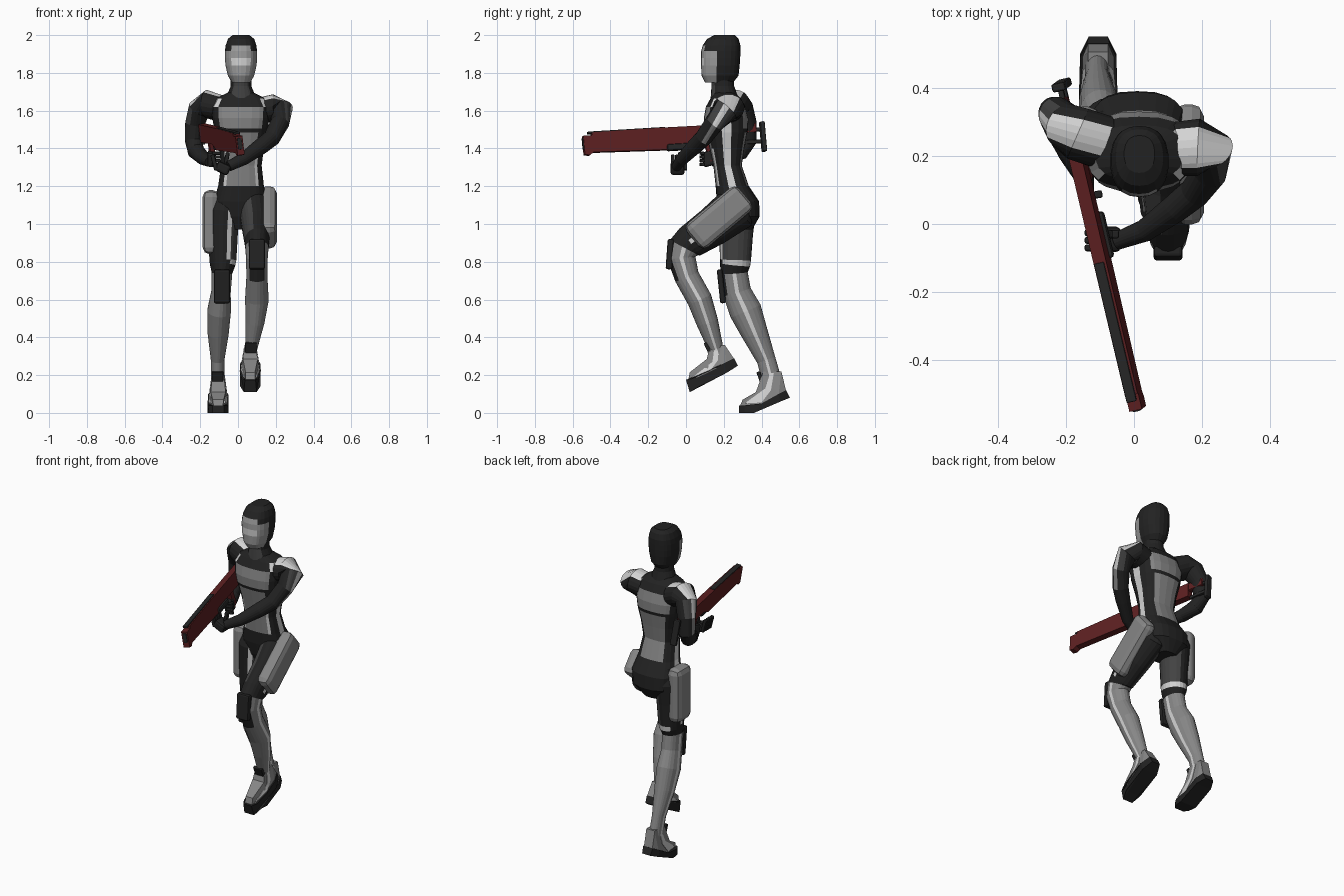
import bpy, bmesh, math
from mathutils import Vector, Matrix

def mat(name, r, g=None, b=None):
    m = bpy.data.materials.new(name)
    m.diffuse_color = (r, r if g is None else g, r if b is None else b, 1)
    return m

MATS = [mat("suit black", .016), mat("charcoal", .055), mat("suit grey", .24), mat("pale stripe", .66),
        mat("dark red", .11, .014, .015), mat("gun black", .02), mat("face grey", .33)]
BLACK, CHAR, GREY, PALE, RED, GUN, FACE = range(7)

def finish(name, bm, bevel=0, matrix=None):
    if matrix is not None:
        bm.transform(matrix)
    bmesh.ops.recalc_face_normals(bm, faces=bm.faces)
    me = bpy.data.meshes.new(name)
    bm.to_mesh(me)
    bm.free()
    for m in MATS:
        me.materials.append(m)
    ob = bpy.data.objects.new(name, me)
    bpy.context.collection.objects.link(ob)
    if bevel:
        mod = ob.modifiers.new("bevel", 'BEVEL')
        mod.width, mod.segments = bevel, 2
    return ob

def box(name, loc, size, m, rot=(0, 0, 0), bevel=.01, parent=None):
    bm = bmesh.new()
    bmesh.ops.create_cube(bm, size=1)
    for f in bm.faces:
        f.material_index = m
    M = Matrix.Translation(loc)
    for ang, ax in zip(rot, "XYZ"):
        M = M @ Matrix.Rotation(math.radians(ang), 4, ax)
    M = M @ Matrix.Diagonal((*size, 1))
    return finish(name, bm, bevel, parent @ M if parent else M)

def prism(name, pts, half, m, bevel=0, matrix=None, cx=0):
    # profile in (y, z) extruded along x; an optional third value is a width factor
    bm = bmesh.new()
    sides = [[bm.verts.new((cx + s * half * (p[2] if len(p) > 2 else 1), p[0], p[1])) for p in pts] for s in (-1, 1)]
    a, b = sides
    n = len(pts)
    fs = [bm.faces.new(a), bm.faces.new(b[::-1])]
    fs += [bm.faces.new((a[i], a[(i + 1) % n], b[(i + 1) % n], b[i])) for i in range(n)]
    for f in fs:
        f.material_index = m
    bmesh.ops.triangulate(bm, faces=fs[:2])
    return finish(name, bm, bevel, matrix)

QUAD = (8, 28, 45, 56, 74)
ANGLES = sorted([s + k * a for a in QUAD for s, k in ((0, 1), (180, -1), (180, 1), (360, -1))] + [90, 270])

def loft(name, rings, rule, p=1, ref=(1, 0, 0), down=False):
    # rings of x, y, z, radius a, radius b from top to bottom; angle 0 = ref, 90 = front
    bm = bmesh.new()
    C = [Vector(r[:3]) for r in rings]
    loops = []
    for i, r in enumerate(rings):
        t = Vector((0, 0, -1)) if down else (C[min(i + 1, len(C) - 1)] - C[max(i - 1, 0)]).normalized()
        u = Vector(ref)
        u = (u - t * t.dot(u)).normalized()
        v = t.cross(u)
        ring = []
        for a in ANGLES:
            c, s = math.cos(math.radians(a)), math.sin(math.radians(a))
            c, s = math.copysign(abs(c) ** p, c), math.copysign(abs(s) ** p, s)
            ring.append(bm.verts.new(C[i] + u * c * r[3] + v * s * r[4]))
        loops.append(ring)
    n = len(ANGLES)
    for k in range(len(loops) - 1):
        for j in range(n):
            q = (j + 1) % n
            f = bm.faces.new((loops[k][j], loops[k][q], loops[k + 1][q], loops[k + 1][j]))
            mid = (ANGLES[j] + (ANGLES[q] - ANGLES[j]) % 360 / 2) % 360
            f.material_index = rule(k, mid)
    for e, k in ((0, 0), (-1, len(loops) - 2)):
        bm.faces.new(loops[e]).material_index = rule(k, 60)
    return finish(name, bm)

def away(a, b):
    return abs((a - b + 180) % 360 - 180)

# torso with front and back panels, stripes and dark sides
def torso_rule(k, a):
    side = min(away(a, 0), away(a, 180))
    front = a < 180
    if k >= 8:
        return PALE if side < 8 else BLACK
    if k <= 1:
        return BLACK if side > 45 or k == 0 else (PALE if side > 28 else GREY)
    if k == 4 and side > 8:
        return BLACK
    if k in (2, 3):
        return GREY if side > 45 else (PALE if side < 8 else BLACK)
    if side < 8:
        return PALE
    if 45 < side < 56:
        return PALE if front and k > 5 else BLACK
    return GREY if side > 56 else BLACK

loft("torso", [(.015, .20, 1.70, .06, .05), (.015, .21, 1.665, .13, .08), (.015, .21, 1.62, .155, .105),
    (.015, .212, 1.56, .152, .118), (.016, .214, 1.505, .143, .115), (.017, .215, 1.485, .14, .11),
    (.018, .217, 1.40, .12, .092), (.018, .22, 1.31, .108, .075), (.016, .245, 1.20, .122, .088),
    (.012, .275, 1.12, .142, .112), (.01, .285, 1.04, .135, .105), (.01, .28, .97, .06, .07)],
    torso_rule, p=.75, down=True)

# neck and head
loft("neck", [(.016, .19, 1.80, .055, .06), (.016, .195, 1.73, .055, .06), (.016, .205, 1.66, .085, .075)],
     lambda k, a: CHAR if away(a, 90) < 46 else BLACK, down=True)

def head_rule(k, a):
    d = away(a, 90)
    if k >= 2 and d < 34:
        return PALE if k == 4 else FACE
    return FACE if k >= 3 and d < 85 else BLACK

loft("head", [(.016, .205, 2.0, .045, .055), (.016, .195, 1.98, .07, .083), (.016, .188, 1.945, .082, .1),
    (.016, .184, 1.915, .086, .104), (.016, .183, 1.88, .086, .104), (.016, .182, 1.84, .083, .102),
    (.016, .18, 1.785, .07, .098), (.016, .175, 1.75, .05, .075)], head_rule, p=.85, down=True)

# legs
def leg_rule(sign):
    def rule(k, a):
        out = away(a, 0 if sign > 0 else 180)
        front = away(a, 90)
        if k < 3:
            if out < 8 or (sign < 0 and 16 < front < 34 and a < 90 and k):
                return PALE
            return CHAR if out > 100 else BLACK
        if k == 3:
            return PALE if out > 60 and sign < 0 and front > 34 else BLACK
        if k == 4 and (sign < 0 or front < 46) or k == 5 and front < 46:
            return BLACK
        return PALE if out < 8 or out > 172 else GREY
    return rule

loft("raised_leg", [(.08, .30, 1.15, .06, .07), (.09, .26, 1.075, .085, .12), (.10, .14, .985, .08, .105),
    (.10, .02, .905, .066, .09), (.10, -.01, .875, .062, .085), (.10, -.025, .82, .058, .075),
    (.10, .005, .72, .056, .066), (.10, .072, .60, .063, .066), (.09, .113, .48, .05, .058),
    (.07, .158, .34, .032, .04), (.068, .18, .27, .034, .045)], leg_rule(1))
loft("standing_leg", [(-.065, .27, 1.16, .06, .07), (-.075, .27, 1.07, .085, .10), (-.08, .265, .95, .08, .09),
    (-.08, .262, .81, .072, .082), (-.082, .26, .785, .068, .08), (-.085, .255, .74, .055, .072),
    (-.09, .27, .64, .052, .075), (-.10, .315, .54, .063, .086), (-.105, .365, .42, .056, .07),
    (-.108, .425, .28, .036, .05), (-.108, .455, .17, .036, .052)], leg_rule(-1))

# knee plates and ankle plates
box("standing_knee_plate", (-.085, .187, .67), (.085, .03, .18), BLACK, (6, 0, 0))
box("raised_knee_plate", (.10, -.085, .84), (.085, .035, .16), BLACK, (-4, 0, 0))
box("standing_ankle_plate", (-.108, .392, .19), (.06, .02, .06), BLACK, (20, 0, 0), .004)
box("raised_ankle_plate", (.068, .115, .345), (.06, .02, .06), BLACK, (25, 0, 0), .004)

# feet: sole, upper tapering to the ankle, pale side stripe
FEET = (("standing", -.105, [(.28, 0, .55), (.31, 0, .9), (.36, 0), (.50, .06, .95), (.55, .08, .5), (.53, .12, .6),
          (.49, .10, .95), (.40, .05), (.31, .04, .9), (.28, .04, .55)],
         [(.285, .035, .5), (.40, .045), (.49, .095, .95), (.53, .115, .6), (.505, .22, .6), (.41, .22, .6),
          (.37, .11, .8), (.30, .07, .6)],
         [(.31, .05, .75), (.40, .055, 1), (.45, .12, .9), (.465, .21, .66), (.445, .21, .66), (.42, .13, .85)]),
        ("raised", .065, [(.0, .175, .5), (.02, .11, .6), (.07, .14, .95), (.22, .215, .95), (.275, .25, .5),
          (.255, .29, .55), (.20, .262, .95), (.12, .22), (.03, .18, .8)],
         [(.01, .165, .5), (.12, .215), (.21, .262, .95), (.255, .285, .6), (.205, .36, .6), (.125, .35, .6),
          (.11, .285, .8), (.02, .215, .5)],
         [(.03, .185, .7), (.13, .225, 1), (.17, .28, .88), (.17, .345, .66), (.15, .345, .66), (.14, .27, .88)]))
for nm, cx, sole, upper, stripe in FEET:
    prism(nm + "_sole", sole, .056, BLACK, cx=cx)
    prism(nm + "_shoe", upper, .049, GREY, cx=cx)
    prism(nm + "_shoe_stripe", stripe, .051, PALE, cx=cx)

# hip pads, rounded shells bedded into the thighs
for nm, loc, size, rx, rz in (("standing_hip_pad", (-.143, .27, 1.01), (.088, .15, .34), 0, 0),
                              ("raised_hip_pad", (.16, .175, 1.035), (.092, .165, .36), -50, 0)):
    box(nm, loc, size, GREY, (rx, 0, rz), .036)

# arms
def arm_rule(stripe, wide):
    def rule(k, a):
        if k <= 1:
            return PALE if away(a, stripe) < wide else BLACK
        if k <= 3 and away(a, stripe) < 17:
            return PALE if k == 2 else GREY
        return CHAR if k == 2 and away(a, stripe) < 62 else BLACK
    return rule

loft("left_arm", [(.12, .22, 1.60, .08, .07), (.19, .225, 1.615, .085, .072), (.232, .215, 1.605, .068, .06),
    (.222, .15, 1.535, .052, .05), (.178, .092, 1.455, .046, .046), (.12, .045, 1.41, .042, .043),
    (.03, -.02, 1.345, .033, .034), (-.05, -.05, 1.305, .026, .027)], arm_rule(90, 46), ref=(0, 1, 0))
loft("right_arm", [(-.09, .24, 1.61, .08, .07), (-.165, .265, 1.635, .08, .075), (-.205, .29, 1.61, .068, .06),
    (-.228, .32, 1.53, .055, .052), (-.235, .325, 1.44, .05, .046), (-.222, .29, 1.385, .046, .045),
    (-.185, .21, 1.35, .038, .038), (-.15, .14, 1.33, .027, .028)], arm_rule(270, 30), ref=(0, 1, 0))

# hands with fingers
box("left_palm", (-.08, -.045, 1.295), (.075, .075, .055), BLACK, (0, 25, 0), .014)
box("right_palm", (-.14, .115, 1.345), (.045, .06, .08), BLACK, (15, 0, 0), .012)
for i in range(4):
    box("left_finger", (-.125, -.07 + i * .022, 1.325), (.022, .02, .085), BLACK, (0, -15, 0), .006)
    box("right_finger", (-.115, .085, 1.315 + i * .02), (.045, .022, .017), BLACK, (0, 0, 10), .005)
box("left_thumb", (-.06, -.03, 1.345), (.022, .025, .07), BLACK, (0, 10, 0), .006)

# rifle in its own frame: local -y runs from the shoulder to the muzzle, rolled slightly
rear, tip = Vector((-.185, .28, 1.475)), Vector((.01, -.545, 1.425))
back = (rear - tip).normalized()
right = back.cross(Vector((0, 0, 1))).normalized()
up = right.cross(back)
G = Matrix((right, back, up)).transposed().to_4x4()
G.translation = rear
G = G @ Matrix.Rotation(math.radians(-8), 4, 'Y')
prism("rifle_body", [(.0, .055), (-.40, .058), (-.80, .055), (-.80, .04), (-.848, .04), (-.848, -.06),
    (-.82, -.065), (-.80, -.05), (-.35, -.062), (-.30, -.035), (.0, -.04)], .019, RED, .004, G)
box("rifle_top_rail", (-.003, -.61, .056), (.03, .42, .012), GUN, bevel=.003, parent=G)
box("rifle_muzzle", (0, -.835, .0), (.024, .035, .06), GUN, bevel=.003, parent=G)
box("rifle_fore_grip", (.008, -.33, -.05), (.045, .14, .035), GUN, parent=G)
box("rifle_handle", (0, -.16, -.085), (.028, .045, .11), RED, (12, 0, 0), .006, G)
box("rifle_rear_block", (0, .045, .03), (.032, .10, .05), RED, bevel=.005, parent=G)
for z in (.02, -.045):
    box("stock_bar", (0, .07, z), (.016, .13, .02), GUN, bevel=.003, parent=G)
box("stock_plate", (0, .13, -.02), (.04, .025, .16), GUN, bevel=.006, parent=G)
